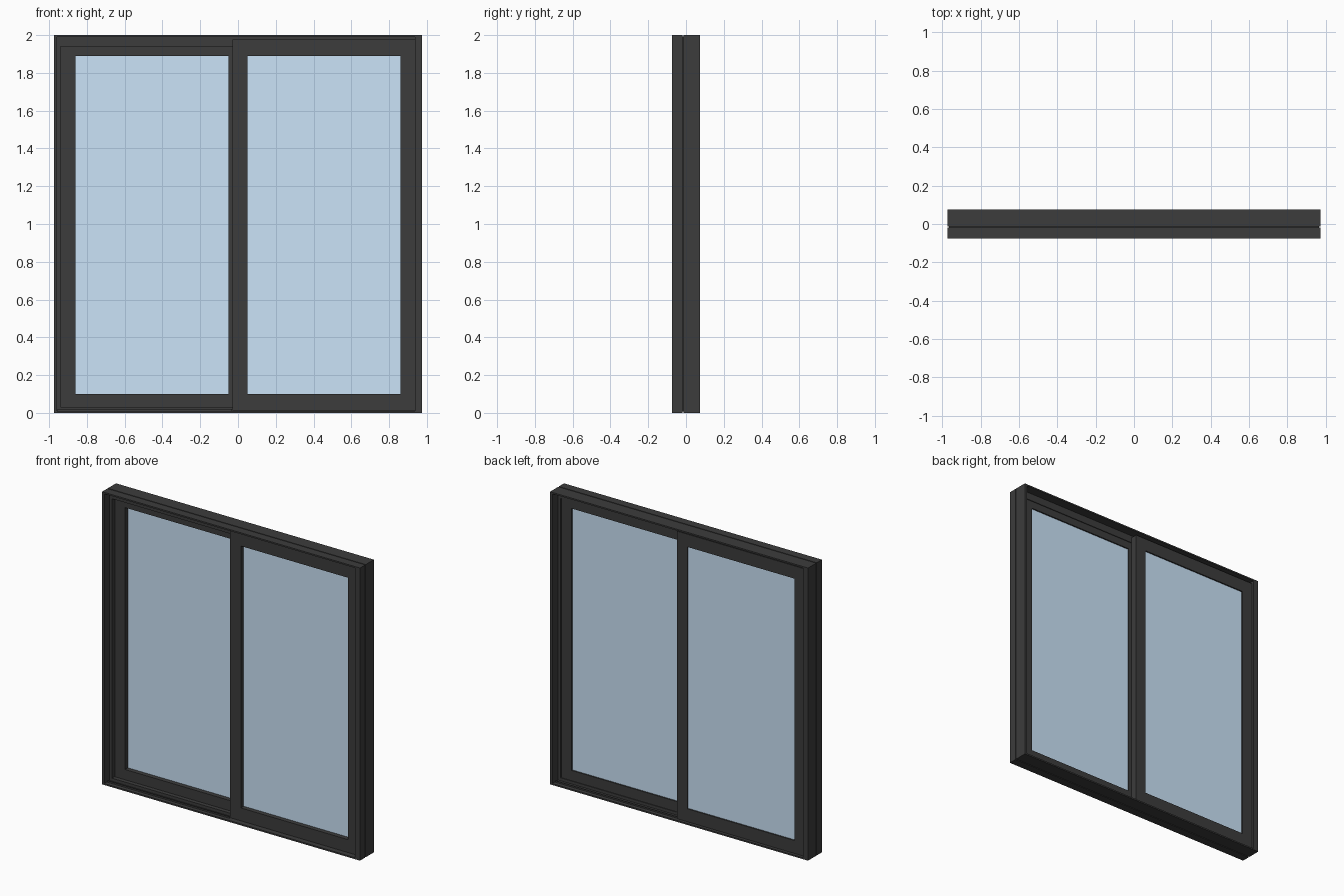
import bpy, bmesh

if "Cube" in bpy.data.objects:
    bpy.data.objects.remove(bpy.data.objects["Cube"])


def material(name, rgba):
    m = bpy.data.materials.new(name)
    m.diffuse_color = rgba
    m.use_nodes = True
    m.node_tree.nodes["Principled BSDF"].inputs["Base Color"].default_value = m.diffuse_color
    return m


DARK = material("dark_metal", (0.045, 0.045, 0.045, 1))
BLUE = material("blue_glass", (0.6, 0.77, 0.94, 0.5))


def finish(name, bm, mat):
    bmesh.ops.recalc_face_normals(bm, faces=bm.faces)
    me = bpy.data.meshes.new(name)
    bm.to_mesh(me)
    bm.free()
    me.materials.append(mat)
    ob = bpy.data.objects.new(name, me)
    bpy.context.collection.objects.link(ob)
    return ob


def ring(name, outer, inner, y0, y1):
    """Mitred rectangular ring; rectangles are (x0, x1, z0, z1)."""
    bm = bmesh.new()
    loops = []
    for (a, b, c, d), y in ((outer, y0), (inner, y0), (inner, y1), (outer, y1)):
        loops.append([bm.verts.new((x, y, z)) for x, z in ((a, c), (b, c), (b, d), (a, d))])
    for i in range(4):
        p, q = loops[i], loops[(i + 1) % 4]
        for k in range(4):
            n = (k + 1) % 4
            bm.faces.new((p[k], p[n], q[n], q[k]))
    return finish(name, bm, DARK)


def box(name, x0, x1, y0, y1, z0, z1, mat=DARK):
    bm = bmesh.new()
    bmesh.ops.create_cube(bm, size=1)
    for v in bm.verts:
        v.co.x = x0 if v.co.x < 0 else x1
        v.co.y = y0 if v.co.y < 0 else y1
        v.co.z = z0 if v.co.z < 0 else z1
    return finish(name, bm, mat)


# Outer frame: front and back channels around a central fin, with a seam outside
OUT = (-0.975, 0.975, 0.0, 2.0)
ring("frame_front_channel", OUT, (-0.958, 0.938, 0.01, 1.99), -0.075, -0.019)
ring("frame_seam", (-0.965, 0.965, 0.008, 1.992), (-0.94, 0.94, 0.03, 1.94), -0.019, -0.013)
ring("frame_centre_fin", OUT, (-0.94, 0.94, 0.03, 1.94), -0.013, 0.012)
ring("frame_back_channel", OUT, (-0.938, 0.958, 0.01, 1.99), 0.012, 0.075)

# Identical sashes on two tracks: front one on the right, back one on the left
for s, y, label in ((1, -0.041, "front"), (-1, 0.009, "back")):
    def span(a, b):
        return tuple(sorted((a * s, b * s)))

    opening = span(0.05, 0.86) + (0.1, 1.89)
    ring(label + "_sash", span(-0.03, 0.937) + (0.012, 1.977), opening, y, y + 0.048)
    box(label + "_glass", *span(0.046, 0.864), y + 0.031, y + 0.039, 0.096, 1.894, BLUE)

# Low guide rails in the empty half of each track
box("front_sill_rail", -0.955, -0.032, -0.048, -0.042, 0.008, 0.02)
box("back_sill_rail", 0.032, 0.955, 0.042, 0.048, 0.008, 0.02)
